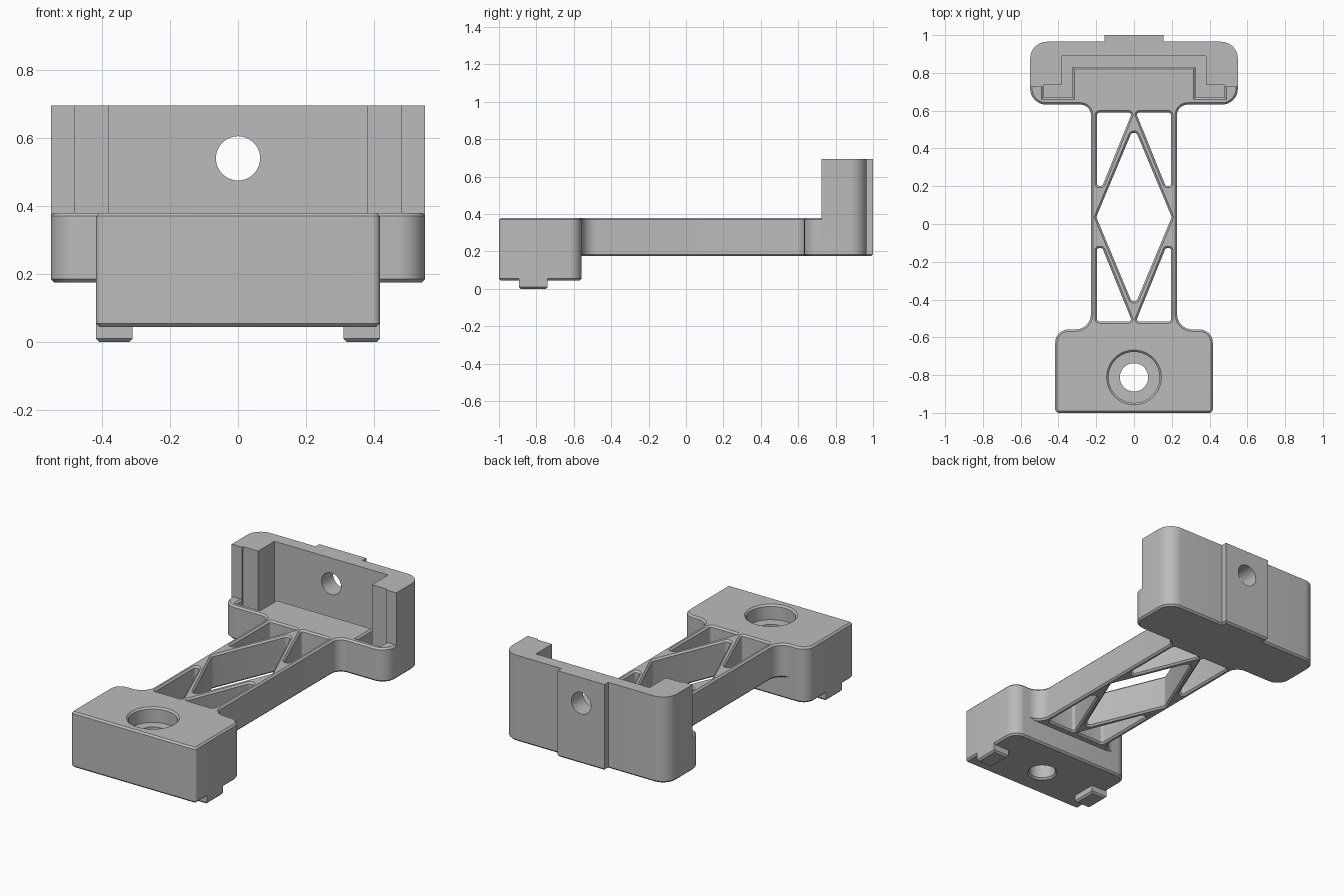
import bpy, bmesh, math
from mathutils import Vector

if "Cube" in bpy.data.objects:
    bpy.data.objects.remove(bpy.data.objects["Cube"])

gray = bpy.data.materials.new("plain_gray")
gray.diffuse_color = (0.5, 0.5, 0.5, 1)
gray.use_nodes = True
gray.node_tree.nodes["Principled BSDF"].inputs["Base Color"].default_value = gray.diffuse_color


def rounded(points, seg=8):
    """Outline from (x, y, radius) corners, each corner rounded."""
    out = []
    n = len(points)
    for i, (x, y, r) in enumerate(points):
        p = Vector((x, y))
        if r == 0:
            out.append(p)
            continue
        a = (Vector(points[i - 1][:2]) - p).normalized()
        b = (Vector(points[(i + 1) % n][:2]) - p).normalized()
        half = a.angle(b) / 2
        t = r / math.tan(half)
        c = p + (a + b).normalized() * (r / math.sin(half))
        v0, v1 = p + a * t - c, p + b * t - c
        sweep = v0.angle(v1)
        for k in range(seg + 1):
            f = k / seg
            out.append(c + (v0 * math.sin((1 - f) * sweep) + v1 * math.sin(f * sweep)) / math.sin(sweep))
    return out


def circle(cx, cy, r, n=48):
    return [Vector((cx + r * math.cos(2 * math.pi * i / n), cy + r * math.sin(2 * math.pi * i / n))) for i in range(n)]


def mirrored(half):
    """Close a right-hand half outline (bottom to top) with its mirror image."""
    return half + [(-x, y, r) for x, y, r in reversed(half)]


def area(loop):
    return sum(a.x * b.y - b.x * a.y for a, b in zip(loop, loop[1:] + loop[:1]))


def inset(loop, d):
    """Move an outline towards its left side by d."""
    res = []
    for i, p in enumerate(loop):
        e0 = (p - loop[i - 1]).normalized()
        e1 = (loop[(i + 1) % len(loop)] - p).normalized()
        n0, n1 = Vector((-e0.y, e0.x)), Vector((-e1.y, e1.x))
        res.append(p + (n0 + n1) * (d / max(0.3, 1 + n0.dot(n1))))
    return res


def finish(name, bm):
    bmesh.ops.recalc_face_normals(bm, faces=bm.faces)
    me = bpy.data.meshes.new(name)
    bm.to_mesh(me)
    bm.free()
    me.materials.append(gray)
    ob = bpy.data.objects.new(name, me)
    bpy.context.collection.objects.link(ob)
    return ob


def prism(name, outer, z0, z1, low=0.0, high=0.0, holes=()):
    """Extruded outline with holes, chamfered at the bottom and top rims."""
    bm = bmesh.new()
    caps = ([], [])
    for k, loop in enumerate([outer, *holes]):
        if (area(loop) > 0) != (k == 0):
            loop = loop[::-1]
        levels = [(z0, low)] + ([(z0 + low, 0)] if low else [])
        levels += ([(z1 - high, 0)] if high else []) + [(z1, high)]
        rings = [[bm.verts.new((p.x, p.y, z)) for p in inset(loop, d)] for z, d in levels]
        n = len(loop)
        for a, b in zip(rings, rings[1:]):
            for i in range(n):
                j = (i + 1) % n
                bm.faces.new((a[i], a[j], b[j], b[i]))
        for cap, ring in zip(caps, (rings[0], rings[-1])):
            cap += [bm.edges.get((ring[i], ring[(i + 1) % n])) for i in range(n)]
    for cap, nz in zip(caps, (-1, 1)):
        bmesh.ops.triangle_fill(bm, use_beauty=True, edges=cap, normal=(0, 0, nz))
    return finish(name, bm)


C = 0.01  # rim chamfer

# Deck: foot block top, truss beam and head floor in one outline
deck = mirrored([
    (0.417, -1.0, 0.02), (0.417, -0.558, 0.07), (0.228, -0.558, 0.08),
    (0.228, 0.632, 0.055), (0.55, 0.632, 0.085), (0.55, 0.735, 0),
    (0.48, 0.735, 0), (0.48, 0.67, 0), (0.325, 0.67, 0), (0.325, 0.83, 0)])

# Truss windows: central diamond and four corner triangles
MID = 0.037
windows = [rounded([(0, 0.515, 0.02), (0.2, MID, 0.02), (0, 2 * MID - 0.515, 0.02), (-0.2, MID, 0.02)])]
for sx in (1, -1):
    for sy in (1, -1):
        tri = [(0.197, 0.553, 0.015), (0.01, 0.553, 0.012), (0.167, 0.165, 0.012), (0.197, 0.165, 0.012)]
        windows.append(rounded([(sx * x, MID + sy * y, r) for x, y, r in tri], 5))
BORE = (0, -0.812)
prism("truss_deck", rounded(deck), 0.175, 0.38, C, C, windows + [circle(*BORE, 0.135)])

# Foot block lower half and the seat at the bottom of the counterbore
block = mirrored([(0.417, -1.0, 0.02), (0.417, -0.558, 0.07)])
prism("foot_block", rounded(block), 0.045, 0.186, C, 0, [circle(*BORE, 0.075)])
prism("bore_seat", circle(*BORE, 0.136), 0.18, 0.29, 0, 0, [circle(*BORE, 0.075)])

# Locating feet
for side, s in (("left", -1), ("right", 1)):
    pad = [(s * 0.31, -0.893, 0), (s * 0.417, -0.893, 0), (s * 0.417, -0.74, 0), (s * 0.31, -0.74, 0)]
    prism("locating_foot_" + side, rounded(pad), 0.0, 0.056, C, 0)

# Head base below the slot, with the rear rib
RIB = [(0.55, 0.965, 0.09), (0.157, 0.965, 0), (0.157, 1.0, 0)]
base = mirrored([(0.55, 0.632, 0.085)] + RIB)
prism("head_base", rounded(base), 0.175, 0.27, C, 0)

# U-shaped wall with the rear rib
wall = mirrored([(0.38, 0.89, 0), (0.38, 0.735, 0), (0.48, 0.735, 0), (0.48, 0.725, 0), (0.55, 0.725, 0)] + RIB)
clamp = prism("clamp_wall", rounded(wall), 0.27, 0.695)

# Bolt hole through the wall
cutter = prism("hole_cutter", circle(0, -0.54, 0.065), 0.8, 1.1)
for v in cutter.data.vertices:
    v.co = (v.co.x, v.co.z, -v.co.y)
cutter.data.flip_normals()
bm = bmesh.new()
bm.from_mesh(cutter.data)
bmesh.ops.recalc_face_normals(bm, faces=bm.faces)
bm.to_mesh(cutter.data)
bm.free()
cutter.hide_render = True
mod = clamp.modifiers.new("bolt_hole", 'BOOLEAN')
mod.operation, mod.solver, mod.object = 'DIFFERENCE', 'EXACT', cutter
bpy.context.view_layer.objects.active = clamp
bpy.ops.object.modifier_apply(modifier=mod.name)
bpy.data.objects.remove(cutter)

# Smooth the rounded corners, keep the edges crisp
for ob in bpy.context.scene.objects:
    ob.select_set(True)
bpy.ops.object.shade_smooth_by_angle(angle=math.radians(30))
